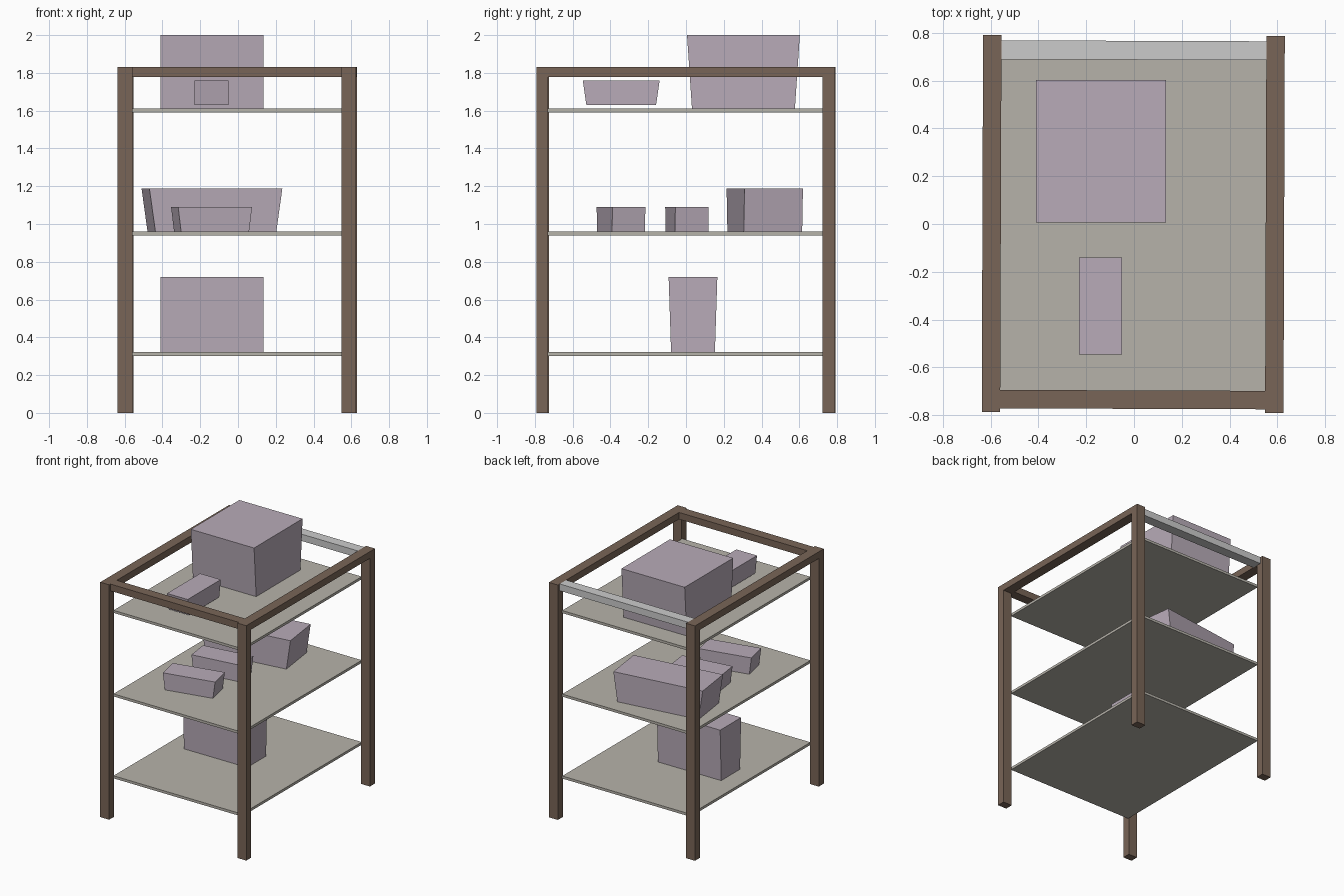
import bpy
import bmesh
from math import radians
from mathutils import Matrix

if "Cube" in bpy.data.objects:
    bpy.data.objects.remove(bpy.data.objects["Cube"])


def material(name, rgb):
    m = bpy.data.materials.new(name)
    m.diffuse_color = (*rgb, 1)
    m.use_nodes = True
    m.node_tree.nodes["Principled BSDF"].inputs["Base Color"].default_value = m.diffuse_color
    return m


WOOD = material("brown_wood", (0.19, 0.13, 0.095))
BOARD = material("shelf_board", (0.47, 0.45, 0.40))
CARTON = material("carton_mauve", (0.48, 0.41, 0.48))


def block(name, x, y, z, mat=None, inset=(0, 0), turn=0):
    """Box between (min, max) ranges; bottom shrinks by inset per side, turned about z."""
    bm = bmesh.new()
    bmesh.ops.create_cube(bm, size=1)
    sx, sy, sz = x[1] - x[0], y[1] - y[0], z[1] - z[0]
    for v in bm.verts:
        low = v.co.z < 0
        v.co.x *= sx - (2 * inset[0] if low else 0)
        v.co.y *= sy - (2 * inset[1] if low else 0)
        v.co.z *= sz
    bm.transform(Matrix.Rotation(radians(turn), 4, 'Z'))
    me = bpy.data.meshes.new(name)
    bm.to_mesh(me)
    bm.free()
    ob = bpy.data.objects.new(name, me)
    ob.location = (sum(x) / 2, sum(y) / 2, sum(z) / 2)
    bpy.context.collection.objects.link(ob)
    if mat:
        me.materials.append(mat)
    return ob


def carton(name, center, size, z, inset, turn=0):
    (cx, cy), (sx, sy) = center, size
    return block(name, (cx - sx / 2, cx + sx / 2), (cy - sy / 2, cy + sy / 2),
                 z, CARTON, inset, turn)


TOP = 1.83
RAIL = (1.777, TOP)
frame = []

# Corner posts and side rails
for side, xr in (("left", (-0.634, -0.557)), ("right", (0.551, 0.628))):
    for end, yr in (("front", (-0.789, -0.728)), ("back", (0.726, 0.789))):
        frame.append(block(f"{end}_{side}_post", xr, yr, (0, TOP), WOOD))
    frame.append(block(f"{side}_rail", xr, (-0.728, 0.726), RAIL, WOOD))

# Cross rails: wooden at the front, plain grey at the back
frame.append(block("front_rail", (-0.557, 0.551), (-0.773, -0.696), RAIL, WOOD))
frame.append(block("back_rail", (-0.557, 0.551), (0.687, 0.766), RAIL))

# Shelves
for name, top in (("bottom", 0.322), ("middle", 0.96), ("top", 1.611)):
    frame.append(block(f"{name}_shelf", (-0.557, 0.551), (-0.735, 0.735),
                       (top - 0.02, top), BOARD))

# The whole rack sits very slightly turned
spin = Matrix.Rotation(radians(-0.2), 4, 'Z')
for ob in frame:
    ob.matrix_world = spin @ Matrix.Translation(ob.location)

# Cartons on the shelves, tapering towards the bottom
carton("top_large_carton", (-0.138, 0.304), (0.545, 0.597), (1.611, 2.0), (0, 0.026))
carton("top_small_carton", (-0.14, -0.343), (0.178, 0.407), (1.63, 1.76), (0, 0.019))
carton("middle_large_carton", (-0.138, 0.417), (0.71, 0.312), (0.96, 1.188), (0.032, 0), 7.7)
carton("middle_back_carton", (-0.138, 0.005), (0.40, 0.178), (0.96, 1.09), (0.016, 0), 7.7)
carton("middle_front_carton", (-0.14, -0.344), (0.40, 0.178), (0.96, 1.09), (0.016, 0), 12.2)
carton("bottom_carton", (-0.138, 0.037), (0.545, 0.258), (0.322, 0.72), (0, 0.013))
